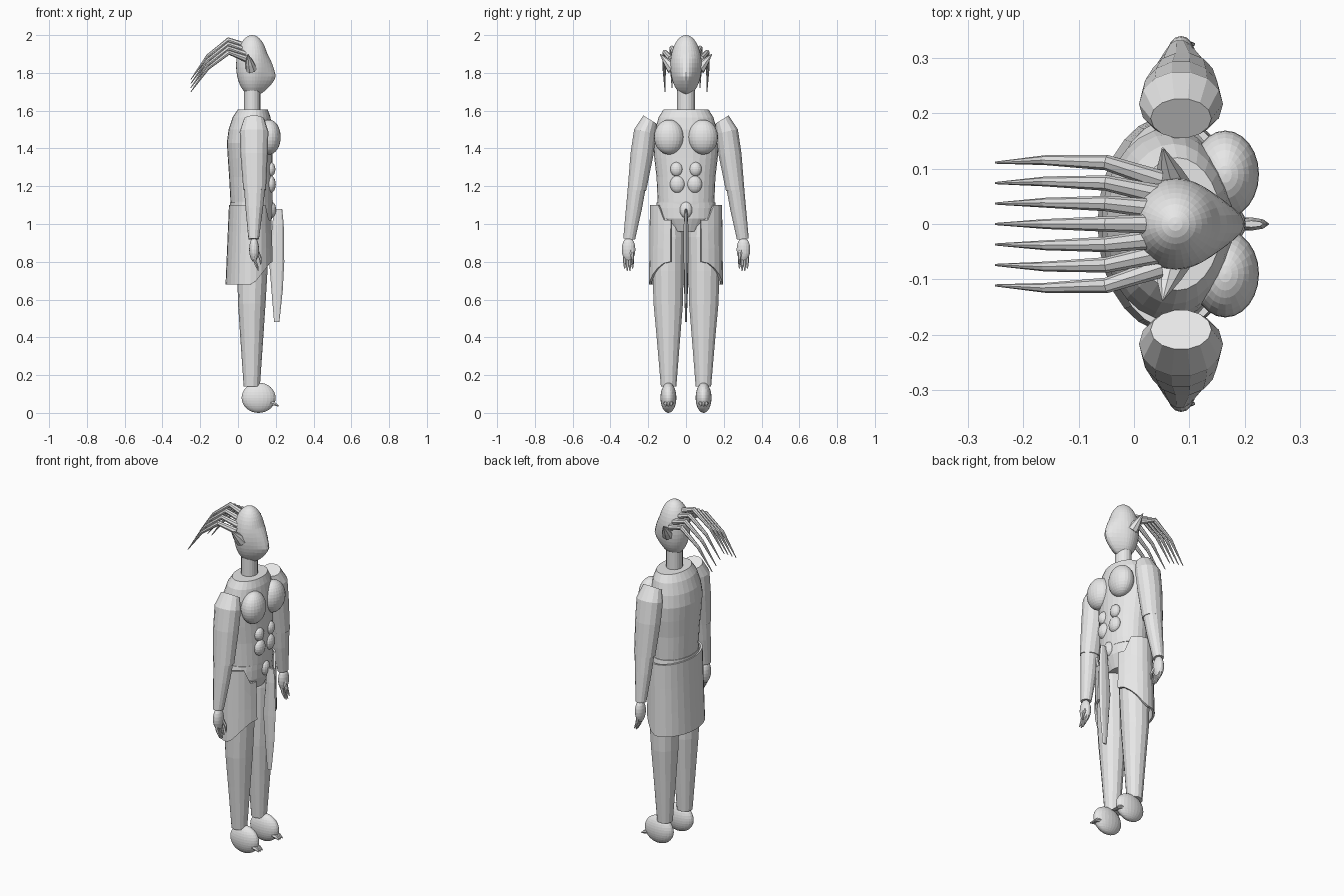
import bpy, bmesh
from math import sin, cos, pi, radians
from mathutils import Vector, Matrix

if "Cube" in bpy.data.objects:
    bpy.data.objects.remove(bpy.data.objects["Cube"], do_unlink=True)

clay = bpy.data.materials.new("plain_grey")
clay.use_nodes = True
clay.diffuse_color = (0.8, 0.8, 0.8, 1)
clay.node_tree.nodes["Principled BSDF"].inputs["Base Color"].default_value = (0.8, 0.8, 0.8, 1)


def finish(bm, name):
    bmesh.ops.recalc_face_normals(bm, faces=bm.faces)
    mesh = bpy.data.meshes.new(name)
    bm.to_mesh(mesh)
    bm.free()
    mesh.materials.append(clay)
    obj = bpy.data.objects.new(name, mesh)
    bpy.context.collection.objects.link(obj)
    return obj


def skin(name, rings):
    """Join rings of points into a capped surface."""
    bm = bmesh.new()
    rows = [[bm.verts.new(p) for p in ring] for ring in rings]
    n = len(rows[0])
    for a, b in zip(rows, rows[1:]):
        for i in range(n):
            j = (i + 1) % n
            bm.faces.new((a[i], a[j], b[j], b[i]))
    bm.faces.new(rows[0])
    bm.faces.new(rows[-1])
    return finish(bm, name)


def loft(name, sections, sides=14, s=1):
    """Level ellipses: x, y, z, x radius, y radius, rise per unit of y."""
    rings = []
    for x, y, z, rx, ry, tilt in sections:
        ring = []
        for i in range(sides):
            a = 2 * pi * i / sides
            dy = ry * sin(a)
            ring.append((x + rx * cos(a), s * (y + dy), z + tilt * dy))
        rings.append(ring)
    return skin(name, rings)


def tube(name, points, sides=8):
    """Tapered tube along points: x, y, z, radius."""
    centres = [Vector(p[:3]) for p in points]
    rings = []
    for k, c in enumerate(centres):
        along = centres[min(k + 1, len(centres) - 1)] - centres[max(k - 1, 0)]
        turn = along.to_track_quat("Z", "Y")
        r = points[k][3]
        rings.append([c + turn @ Vector((r * cos(2 * pi * i / sides), r * sin(2 * pi * i / sides), 0))
                      for i in range(sides)])
    return skin(name, rings)


def ball(name, centre, radii, segments=24):
    bm = bmesh.new()
    bmesh.ops.create_uvsphere(bm, u_segments=segments, v_segments=segments * 2 // 3, radius=1)
    bmesh.ops.transform(bm, verts=bm.verts,
                        matrix=Matrix.Translation(centre) @ Matrix.Diagonal((*radii, 1)))
    return finish(bm, name)


# Head: egg with a pinched point at the front of the face
head = ball("head", (0.075, 0, 1.84), (0.085, 0.083, 0.16), 32)
for v in head.data.vertices:
    dx, dy = v.co.x - 0.075, v.co.y
    reach = (dx * dx + dy * dy) ** 0.5
    if dx > 0 and reach > 0.001:
        height = max(0, 1 - abs(v.co.z - 1.775) / 0.13)
        v.co.x += 0.048 * (dx / reach) ** 5 * height
loft("neck", [(0.075, 0, 1.58, 0.043, 0.047, 0), (0.075, 0, 1.72, 0.043, 0.047, 0)], 20)

# Swept-back hair strands, the middle ones highest
for n in range(-3, 4):
    y, top = n * 0.037, 1.975 - 0.022 * abs(n)
    tube("hair_strand", [(0.045, y * 0.72, top - 0.035, 0.018), (-0.05, y, top, 0.014),
                         (-0.16, y * 1.04, top - 0.085, 0.009), (-0.25, y, top - 0.21, 0.002)])

# Torso and pelvis
loft("torso", [
    (0.078, 0, 1.605, 0.080, 0.120, 0),
    (0.072, 0, 1.565, 0.100, 0.145, 0),
    (0.066, 0, 1.50, 0.116, 0.163, 0),
    (0.062, 0, 1.43, 0.121, 0.173, 0),
    (0.064, 0, 1.35, 0.118, 0.168, 0),
    (0.068, 0, 1.25, 0.115, 0.156, 0),
    (0.072, 0, 1.12, 0.112, 0.150, 0),
    (0.072, 0, 1.03, 0.108, 0.155, 0),
    (0.075, 0, 0.96, 0.075, 0.090, 0)], 28)
ball("navel", (0.175, 0, 1.075), (0.027, 0.034, 0.044), 16)

# Thin hanging front blade
loft("front_blade", [
    (0.212, 0, 1.08, 0.022, 0.006, 0),
    (0.212, 0, 1.00, 0.030, 0.012, 0),
    (0.205, 0, 0.80, 0.040, 0.012, 0),
    (0.207, 0, 0.65, 0.030, 0.010, 0),
    (0.205, 0, 0.48, 0.014, 0.004, 0)], 8)

# Skirt: open-fronted shell with raised front corners
bm = bmesh.new()
columns = []
steps = 24
for i in range(steps + 1):
    a = radians(25) + (2 * pi - radians(50)) * i / steps
    edge = min(i, steps - i)
    high = 1.02 if edge < 2 else 1.10
    foot_x = 0.065 + 0.125 * cos(a)
    low = 0.68 + 0.12 * min(1, max(0, (foot_x - 0.08) / 0.09))
    column = []
    for t in (0, 0.33, 0.67, 1):
        column.append(bm.verts.new((0.07 - 0.005 * t + (0.112 + 0.013 * t) * cos(a),
                                    (0.185 + 0.005 * t) * sin(a), high + (low - high) * t)))
    columns.append(column)
for a, b in zip(columns, columns[1:]):
    for k in range(3):
        bm.faces.new((a[k], b[k], b[k + 1], a[k + 1]))
skirt = finish(bm, "skirt")
shell = skirt.modifiers.new("thickness", "SOLIDIFY")
shell.thickness = 0.012
shell.offset = 0
loft("waistband", [(0.07, 0, 1.085, 0.113, 0.16, 0), (0.07, 0, 1.115, 0.113, 0.155, 0)], 28)

# Paired parts
for s, side in ((1, "left"), (-1, "right")):
    tube(side + "_ear", [(0.07, s * 0.07, 1.82, 0.032), (0.062, s * 0.095, 1.85, 0.024),
                         (0.052, s * 0.137, 1.9, 0.002)])
    ball(side + "_chest", (0.165, s * 0.09, 1.46), (0.061, 0.079, 0.092))
    ball(side + "_upper_abdomen", (0.172, s * 0.05, 1.29), (0.026, 0.033, 0.038), 16)
    ball(side + "_lower_abdomen", (0.172, s * 0.045, 1.21), (0.028, 0.040, 0.046), 16)

    loft(side + "_upper_arm", [
        (0.085, 0.191, 1.553, 0.055, 0.036, 0.62),
        (0.085, 0.217, 1.49, 0.076, 0.059, 0.2),
        (0.085, 0.233, 1.37, 0.072, 0.062, 0.1),
        (0.088, 0.260, 1.18, 0.060, 0.050, 0.1)], s=s)
    loft(side + "_forearm", [
        (0.088, 0.261, 1.19, 0.056, 0.048, 0.1),
        (0.086, 0.276, 1.08, 0.046, 0.043, 0.1),
        (0.083, 0.301, 0.92, 0.028, 0.032, 0.1)], s=s)
    ball(side + "_hand", (0.085, s * 0.304, 0.865), (0.026, 0.036, 0.065), 16)
    for f in range(4):
        y = s * (0.283 + 0.014 * f)
        drop = 0.012 * (f in (1, 2))
        tube(side + "_finger", [(0.085, y, 0.84, 0.009), (0.093, y, 0.80 - drop, 0.008),
                                (0.108, y, 0.765 - drop, 0.003)], 6)
    tube(side + "_thumb", [(0.10, s * 0.29, 0.86, 0.010), (0.118, s * 0.283, 0.82, 0.008),
                           (0.12, s * 0.283, 0.785, 0.003)], 6)

    loft(side + "_leg", [
        (0.078, 0.088, 1.03, 0.075, 0.070, 0),
        (0.078, 0.095, 0.93, 0.083, 0.088, 0),
        (0.076, 0.095, 0.75, 0.080, 0.084, 0),
        (0.073, 0.094, 0.58, 0.073, 0.080, 0),
        (0.073, 0.093, 0.40, 0.061, 0.064, 0),
        (0.073, 0.092, 0.14, 0.043, 0.042, 0)], s=s)
    ball(side + "_foot", (0.109, s * 0.093, 0.08), (0.09, 0.042, 0.08))
    for t in range(-1, 2):
        y = s * 0.093 + t * 0.015
        tube(side + "_toe", [(0.165, y, 0.055, 0.012), (0.195, y, 0.047, 0.010),
                             (0.215, y, 0.036, 0.003)], 6)
